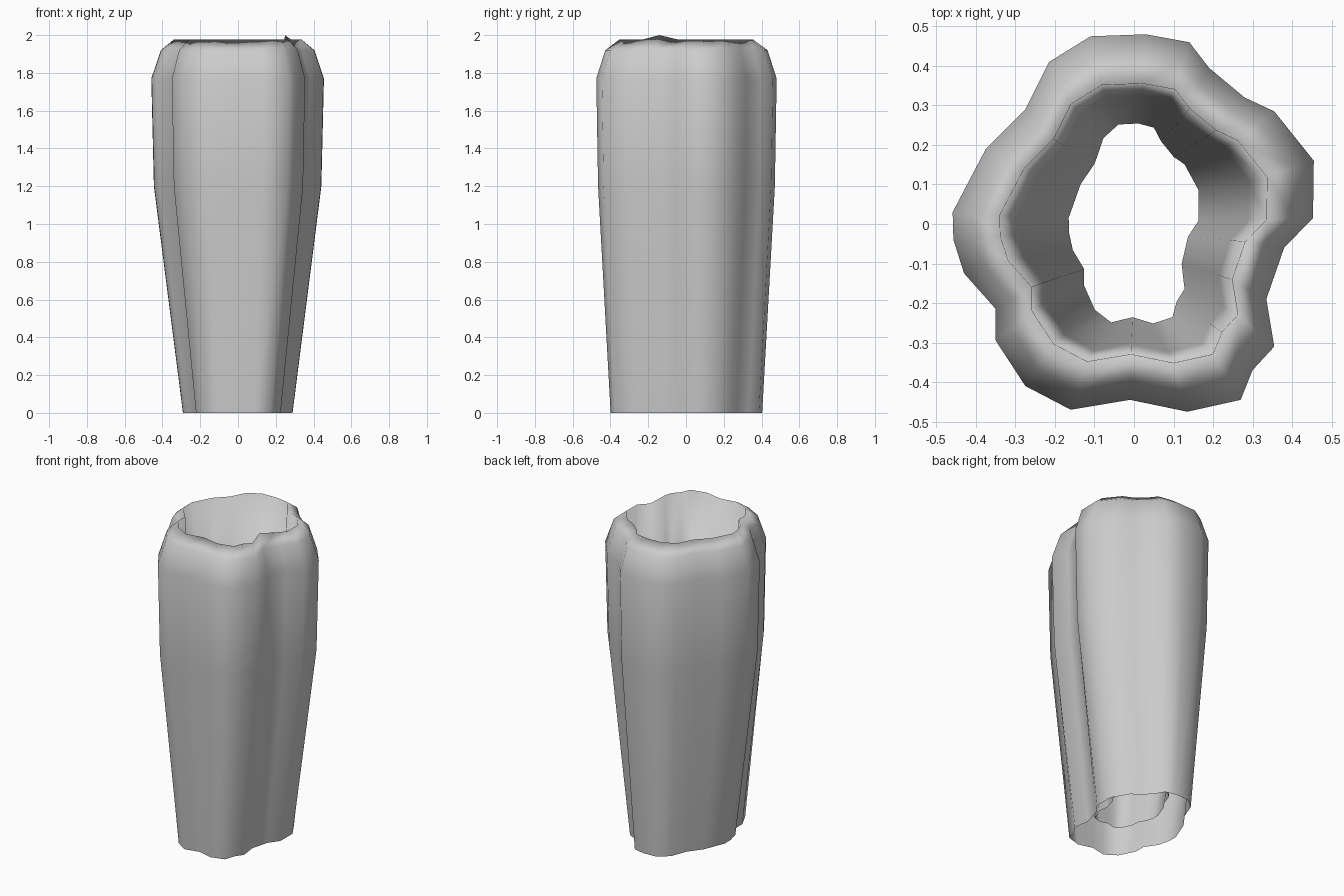
import bpy
import bmesh

cube = bpy.data.objects.get("Cube")
if cube:
    bpy.data.objects.remove(cube, do_unlink=True)

# Plain grey material
grey = bpy.data.materials.new("plain grey")
grey.use_nodes = True
colour = (0.6, 0.6, 0.6, 1)
grey.diffuse_color = colour
grey.node_tree.nodes["Principled BSDF"].inputs["Base Color"].default_value = colour

# Wavy cross-section at the widest level
outline = [
    (-.11, .475), (.03, .48), (.14, .46), (.19, .395), (.28, .32),
    (.355, .285), (.455, .16), (.453, .015), (.38, -.06), (.335, -.19),
    (.355, -.31), (.3, -.37), (.27, -.445), (.135, -.475), (-.01, -.445),
    (-.16, -.47), (-.275, -.41), (-.35, -.295), (-.35, -.215), (-.43, -.125),
    (-.457, -.04), (-.459, .03), (-.375, .19), (-.275, .29), (-.215, .41),
]

# Levels as (height, x scale, y scale): up the outer wall, over the rim, down the inside
levels = [
    (0, .635, .84), (1.2, .97, .98), (1.77, 1, 1), (1.92, .89, .9),
    (1.977, .74, .74),
    (1.2, .64, .68), (.1, .36, .53),
]
rim_level = 4
raised_point = 9


def add_ring(bm, level, height, scale_x, scale_y):
    """One closed loop of the wall; the rim has a small raised point."""
    ring = []
    for i, (x, y) in enumerate(outline):
        lift = 0.023 if level == rim_level and i == raised_point else 0
        ring.append(bm.verts.new((x * scale_x, y * scale_y, height + lift)))
    return ring


def build_tube(name):
    bm = bmesh.new()
    rings = [add_ring(bm, n, *level) for n, level in enumerate(levels)]
    count = len(outline)
    for low, high in zip(rings, rings[1:]):
        for i in range(count):
            j = (i + 1) % count
            # The outline runs clockwise, so this order faces outwards
            face = bm.faces.new((low[j], low[i], high[i], high[j]))
            face.smooth = True
    mesh = bpy.data.meshes.new(name)
    bm.to_mesh(mesh)
    bm.free()
    mesh.materials.append(grey)
    tube = bpy.data.objects.new(name, mesh)
    bpy.context.collection.objects.link(tube)
    return tube


# Hollow tapered tube, open at both ends
build_tube("hollow_tube")
